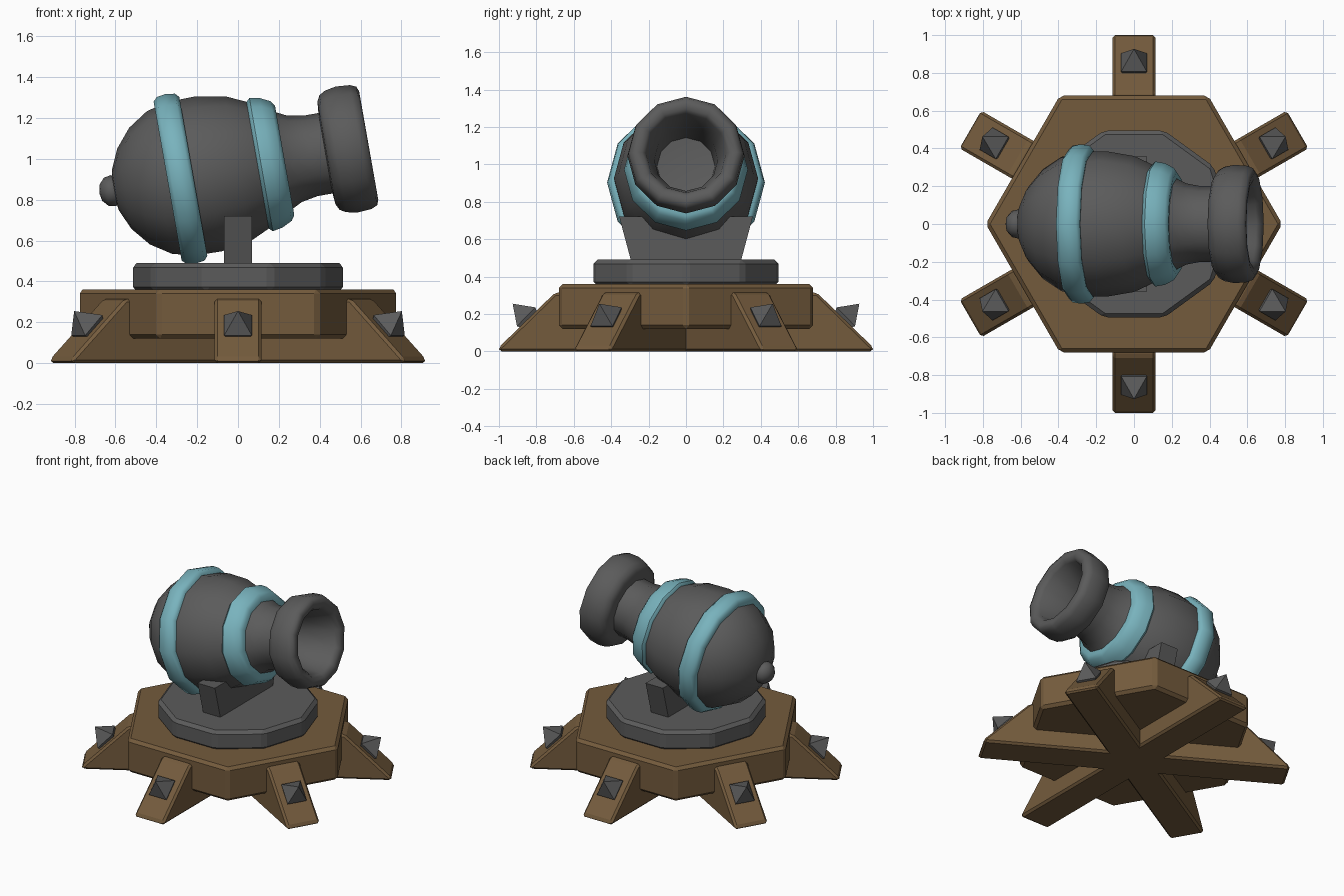
import bpy, bmesh, math
from mathutils import Matrix, Vector

if "Cube" in bpy.data.objects:
    bpy.data.objects.remove(bpy.data.objects["Cube"])

TILT = Matrix.Translation((0, 0, 0.952)) @ Matrix.Rotation(math.radians(-10), 4, 'Y')


def material(name, rgb):
    m = bpy.data.materials.new(name)
    m.diffuse_color = (*rgb, 1)
    m.use_nodes = True
    m.node_tree.nodes["Principled BSDF"].inputs["Base Color"].default_value = m.diffuse_color
    return m


WOOD = material("wood", (0.175, 0.105, 0.046))
TEAL = material("teal_band", (0.19, 0.45, 0.51))
IRON = material("dark_iron", (0.105, 0.105, 0.105))


def finish(name, bm, mat, bevel=0, smooth=None):
    bmesh.ops.recalc_face_normals(bm, faces=bm.faces[:])
    if bevel:
        bmesh.ops.bevel(bm, geom=bm.edges[:], offset=bevel, segments=1, affect='EDGES')
    me = bpy.data.meshes.new(name)
    bm.to_mesh(me)
    bm.free()
    ob = bpy.data.objects.new(name, me)
    bpy.context.collection.objects.link(ob)
    me.materials.append(mat)
    if smooth:
        bpy.ops.object.select_all(action='DESELECT')
        ob.select_set(True)
        bpy.context.view_layer.objects.active = ob
        bpy.ops.object.shade_smooth_by_angle(angle=math.radians(smooth))
    return ob


def prism(name, sides, radius, z0, z1, mat, bevel):
    bm = bmesh.new()
    pts = [(radius * math.cos(2 * math.pi * i / sides), radius * math.sin(2 * math.pi * i / sides))
           for i in range(sides)]
    lo = [bm.verts.new((x, y, z0)) for x, y in pts]
    hi = [bm.verts.new((x, y, z1)) for x, y in pts]
    bm.faces.new(lo)
    bm.faces.new(hi)
    for i in range(sides):
        j = (i + 1) % sides
        bm.faces.new((lo[i], lo[j], hi[j], hi[i]))
    return finish(name, bm, mat, bevel)


def extrude_yz(name, profile, half_width, mat, bevel=0, angle=0):
    """Profile in the y-z plane, given thickness along x, turned about z."""
    bm = bmesh.new()
    face = bm.faces.new([bm.verts.new((-half_width, y, z)) for y, z in profile])
    out = bmesh.ops.extrude_face_region(bm, geom=[face])
    bmesh.ops.translate(bm, vec=(2 * half_width, 0, 0),
                        verts=[g for g in out['geom'] if isinstance(g, bmesh.types.BMVert)])
    # the starting face must remain as the far cap
    if not face.is_valid:
        bmesh.ops.holes_fill(bm, edges=[e for e in bm.edges if e.is_boundary])
    ob = finish(name, bm, mat, bevel)
    ob.rotation_euler.z = angle
    return ob


def lathe(name, profile, mat, closed=False, sides=12):
    """Turn (position, radius) points about the tilted barrel axis."""
    bm = bmesh.new()
    rings = []
    for s, r in profile:
        if r == 0:
            rings.append([bm.verts.new((s, 0, 0))] * sides)
        else:
            rings.append([bm.verts.new((s, r * math.cos(2 * math.pi * i / sides),
                                        r * math.sin(2 * math.pi * i / sides)))
                          for i in range(sides)])
    pairs = list(zip(rings, rings[1:])) + ([(rings[-1], rings[0])] if closed else [])
    for a, b in pairs:
        for i in range(sides):
            j = (i + 1) % sides
            bm.faces.new(list(dict.fromkeys((a[i], a[j], b[j], b[i]))))
    ob = finish(name, bm, mat, smooth=50)
    ob.matrix_world = TILT
    return ob


# Wooden base: hexagonal deck on three crossing beams
prism("base_deck", 6, 0.785, 0.12, 0.36, WOOD, 0.02)
beam = [(-1, 0), (1, 0), (1, 0.022), (0.70, 0.314), (-0.70, 0.314), (-1, 0.022)]
for k in range(3):
    extrude_yz(f"leg_beam_{k + 1}", beam, 0.115, WOOD, 0.014, k * math.pi / 3)

# Pyramid studs on the sloping leg ends
for k in range(6):
    bm = bmesh.new()
    out = Vector((0, 0.72, 0.70)).normalized()
    along = Vector((0, -out.z, out.y))
    mid = Vector((0, 0.855, 0.185))
    side = Vector((0.068, 0, 0))
    rim = [mid + side * a + along * b * 0.07 for a, b in ((-1, -1), (1, -1), (1, 1), (-1, 1))]
    ring = [bm.verts.new(p) for p in rim]
    root = [bm.verts.new(mid + (p - mid) * 0.7 - out * 0.05) for p in rim]
    tip = bm.verts.new(mid + out * 0.1)
    bm.faces.new(root)
    for i in range(4):
        j = (i + 1) % 4
        bm.faces.new((ring[i], ring[j], tip))
        bm.faces.new((root[i], root[j], ring[j], ring[i]))
    finish(f"leg_stud_{k + 1}", bm, IRON).rotation_euler.z = k * math.pi / 3

# Turntable and barrel cradle
prism("turntable", 10, 0.52, 0.35, 0.49, IRON, 0.022)
extrude_yz("cradle", [(-0.295, 0.488), (0.295, 0.488), (0.357, 0.72), (-0.357, 0.72)], 0.068, IRON)

# Barrel with flared muzzle and open bore
lathe("barrel", [
    (-0.625, 0), (-0.61, 0.10), (-0.565, 0.20), (-0.49, 0.29), (-0.39, 0.355), (-0.28, 0.382),
    (-0.15, 0.385), (0.0, 0.36), (0.12, 0.305), (0.22, 0.245), (0.28, 0.215), (0.36, 0.20),
    (0.435, 0.20), (0.44, 0.255), (0.455, 0.285), (0.485, 0.302), (0.54, 0.313), (0.61, 0.308),
    (0.64, 0.295), (0.65, 0.27), (0.645, 0.235), (0.62, 0.215), (0.42, 0.17), (0.22, 0.155), (0.2, 0)],
    IRON)
lathe("barrel_knob", [(-0.69, 0), (-0.682, 0.04), (-0.655, 0.07), (-0.62, 0.077), (-0.58, 0.05),
                      (-0.57, 0)], IRON)

# Coloured bands round the barrel
lathe("rear_band", [(-0.35, 0.35), (-0.35, 0.395), (-0.33, 0.415), (-0.285, 0.422), (-0.24, 0.415),
                    (-0.222, 0.395), (-0.222, 0.35)], TEAL, True)
lathe("front_band", [(0.095, 0.28), (0.095, 0.313), (0.115, 0.331), (0.165, 0.322), (0.215, 0.297),
                     (0.232, 0.272), (0.228, 0.22)], TEAL, True)
